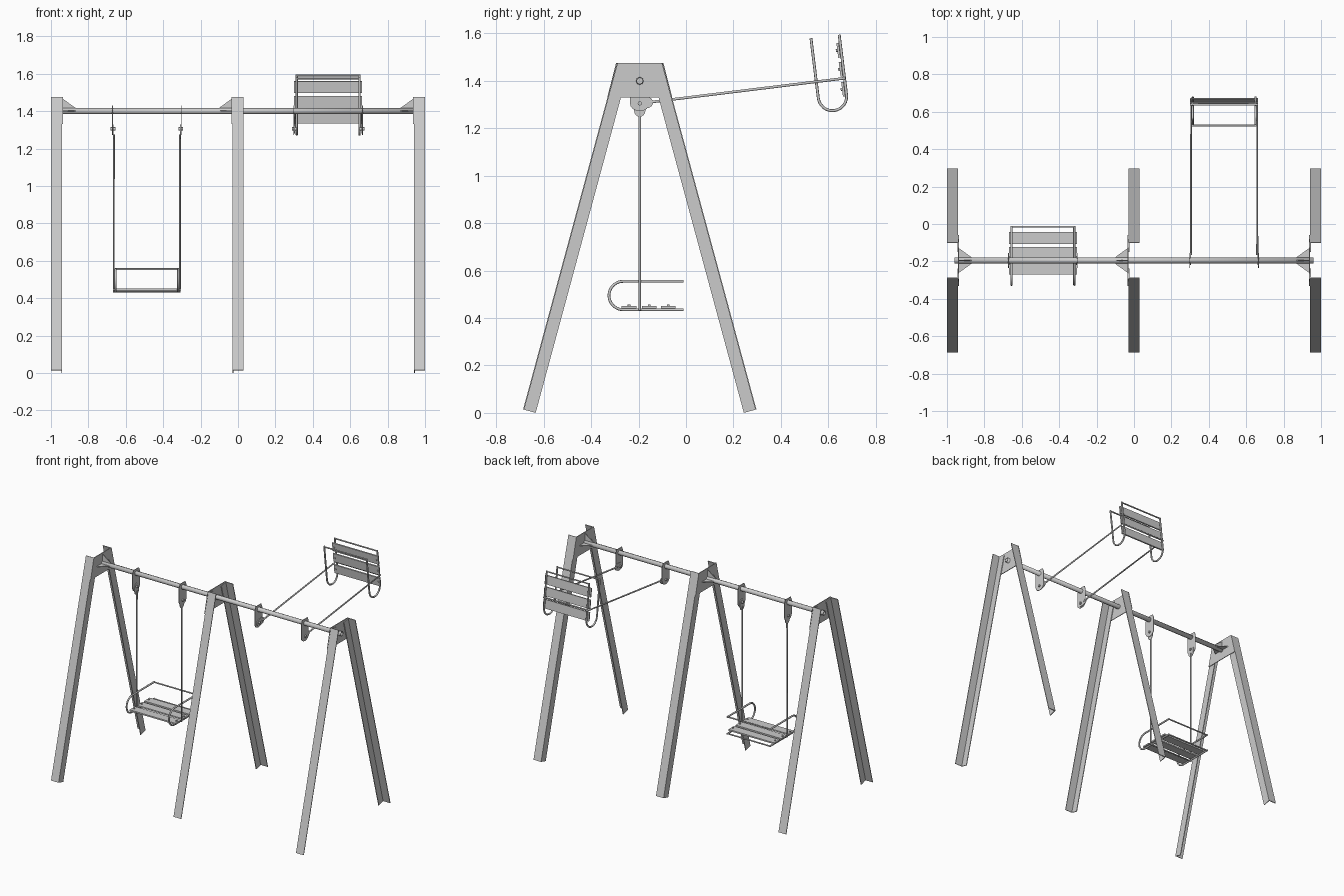
import bpy, bmesh
from math import sin, cos, pi, radians
from mathutils import Vector, Matrix

if "Cube" in bpy.data.objects:
    bpy.data.objects.remove(bpy.data.objects["Cube"])

YC = -0.195          # centre plane of the A-frames
PIPE_Z = 1.40
PIVOT_Z = 1.305
T = 0.005            # sheet thickness
I = Matrix.Identity(4)


def prism(name, pts, vec, mat=I):
    """Closed solid: polygon pts extruded along vec."""
    bm = bmesh.new()
    f = bm.faces.new([bm.verts.new(p) for p in pts])
    r = bmesh.ops.extrude_face_region(bm, geom=[f])
    vs = [v for v in r["geom"] if isinstance(v, bmesh.types.BMVert)]
    bmesh.ops.translate(bm, verts=vs, vec=vec)
    bmesh.ops.recalc_face_normals(bm, faces=bm.faces)
    me = bpy.data.meshes.new(name)
    bm.to_mesh(me)
    bm.free()
    ob = bpy.data.objects.new(name, me)
    ob.matrix_world = mat
    bpy.context.collection.objects.link(ob)
    return ob


def tube(name, pts, r, mat=I, caps=True):
    """Round bar along a path, converted to a mesh."""
    cu = bpy.data.curves.new(name, 'CURVE')
    cu.dimensions = '3D'
    cu.bevel_depth, cu.bevel_resolution, cu.use_fill_caps = r, 2, caps
    sp = cu.splines.new('POLY')
    sp.points.add(len(pts) - 1)
    for p, q in zip(sp.points, pts):
        p.co = (*q, 1)
    ob = bpy.data.objects.new(name, cu)
    ob.matrix_world = mat
    bpy.context.collection.objects.link(ob)
    bpy.ops.object.select_all(action='DESELECT')
    ob.select_set(True)
    bpy.context.view_layer.objects.active = ob
    bpy.ops.object.convert(target='MESH')
    bpy.ops.object.shade_smooth_by_angle(angle=radians(50))
    return bpy.context.view_layer.objects.active


def frame(name, x0, s):
    """A-frame: two angle-iron legs, head plate and three gussets."""
    d, n = Vector((0, 0.261, 0.965)), Vector((0, 0.965, -0.261))
    base = Vector((0, -0.492, 0.0146))
    prof = [(0, 0), (0.06, 0), (0.06, T), (T, T), (T, 0.055), (0, 0.055)]
    for side, m in (("front", 1), ("back", -1)):
        flip = Matrix.Translation((x0, YC, 0)) @ Matrix.Diagonal((s, m, 1, 1))
        pts = [flip @ (base + Vector((a, 0, 0)) + n * b) for a, b in prof]
        vec = flip.to_3x3() @ (d * 1.513)
        prism(f"{name}_{side}_leg", pts, vec)
    prism(f"{name}_head_plate",
          [(x0, YC + y, z) for y, z in
           ((-0.137, 1.33), (0.137, 1.33), (0.1, 1.475), (-0.1, 1.475))],
          (-s * T, 0, 0))
    xa, xb = x0 - s * T, x0 - s * 0.07
    tri = ((xa, 0.01), (xa, 0.065), (xb, 0.018), (xb, 0.01))
    prism(f"{name}_top_gusset",
          [(x, YC - T / 2, PIPE_Z + h) for x, h in tri], (0, T, 0))
    for m in (-1, 1):
        prism(f"{name}_side_gusset",
              [(x, YC + m * h, PIPE_Z - T / 2) for x, h in tri], (0, 0, T))


frame("left", -0.94, -1)
frame("middle", -0.03, 1)
frame("right", 0.94, 1)

# hollow crossbeam
beam = tube("crossbeam", [(-0.96, YC, PIPE_Z), (0.96, YC, PIPE_Z)], 0.0145, caps=False)
sol = beam.modifiers.new("wall", 'SOLIDIFY')
sol.thickness, sol.offset = 0.004, 0


def swing(name, cx, angle):
    """One swing, modelled hanging with the pivot at the origin, then rotated."""
    fixed = Matrix.Translation((cx, YC, PIVOT_Z))
    mat = fixed @ Matrix.Rotation(radians(angle), 4, 'X')
    zb, zt, r = -0.87, -0.75, 0.06
    for m in (-1, 1):
        # fixed bracket on the beam, pivot bolt and rotating link
        prof = [(-0.03, 0.125), (0.03, 0.125), (0.041, 0.10), (0.041, 0.0)]
        prof += [(0.041 * cos(a), -0.033 * sin(a)) for a in
                 [pi * i / 8 for i in range(1, 8)]] + [(-0.041, 0.0), (-0.041, 0.10)]
        prism(f"{name}_bracket", [(m * 0.182, y, z) for y, z in prof],
              (m * 0.004, 0, 0), fixed)
        tube(f"{name}_pivot_bolt", [(m * 0.168, 0, 0), (m * 0.194, 0, 0)], 0.009, fixed)
        link = [(0.024 * cos(a), 0.024 * sin(a)) for a in [pi * i / 8 for i in range(9)]]
        link += [(0.024 * cos(a), -0.03 + 0.026 * sin(a)) for a in
                 [pi + pi * i / 8 for i in range(9)]]
        prism(f"{name}_link", [(m * 0.1775, y, z) for y, z in link],
              (m * 0.004, 0, 0), mat)
        # armrest loop at each side
        loop = [(m * 0.168, 0.185, zb)]
        loop += [(m * 0.168, -0.07 - r * sin(a), (zb + zt) / 2 - r * cos(a))
                 for a in [pi * i / 12 for i in range(13)]]
        loop += [(m * 0.168, 0.185, zt)]
        tube(f"{name}_side_loop", loop, 0.006, mat)
    # hanger rods joined under the seat
    tube(f"{name}_hanger_rod",
         [(-0.177, 0, -0.03), (-0.177, 0, zb), (0.177, 0, zb), (0.177, 0, -0.03)],
         0.0055, mat)
    # cross bars at the open end of the loops
    for part, z in (("seat_bar", zb), ("back_bar", zt)):
        tube(f"{name}_{part}", [(-0.168, 0.18, z), (0.168, 0.18, z)], 0.005, mat)
    # seat slats with bolt heads
    for y in (-0.045, 0.04, 0.12):
        prism(f"{name}_slat",
              [(-0.182, y + dy, zb + dz) for dy, dz in
               ((-0.031, 0.006), (0.031, 0.006), (0.031, 0.016), (-0.031, 0.016))],
              (0.364, 0, 0), mat)
        for m in (-1, 1):
            tube(f"{name}_slat_bolt",
                 [(m * 0.168, y, zb + 0.014), (m * 0.168, y, zb + 0.022)], 0.006, mat)


swing("left_swing", -0.487, 0)
swing("right_swing", 0.482, 97)
